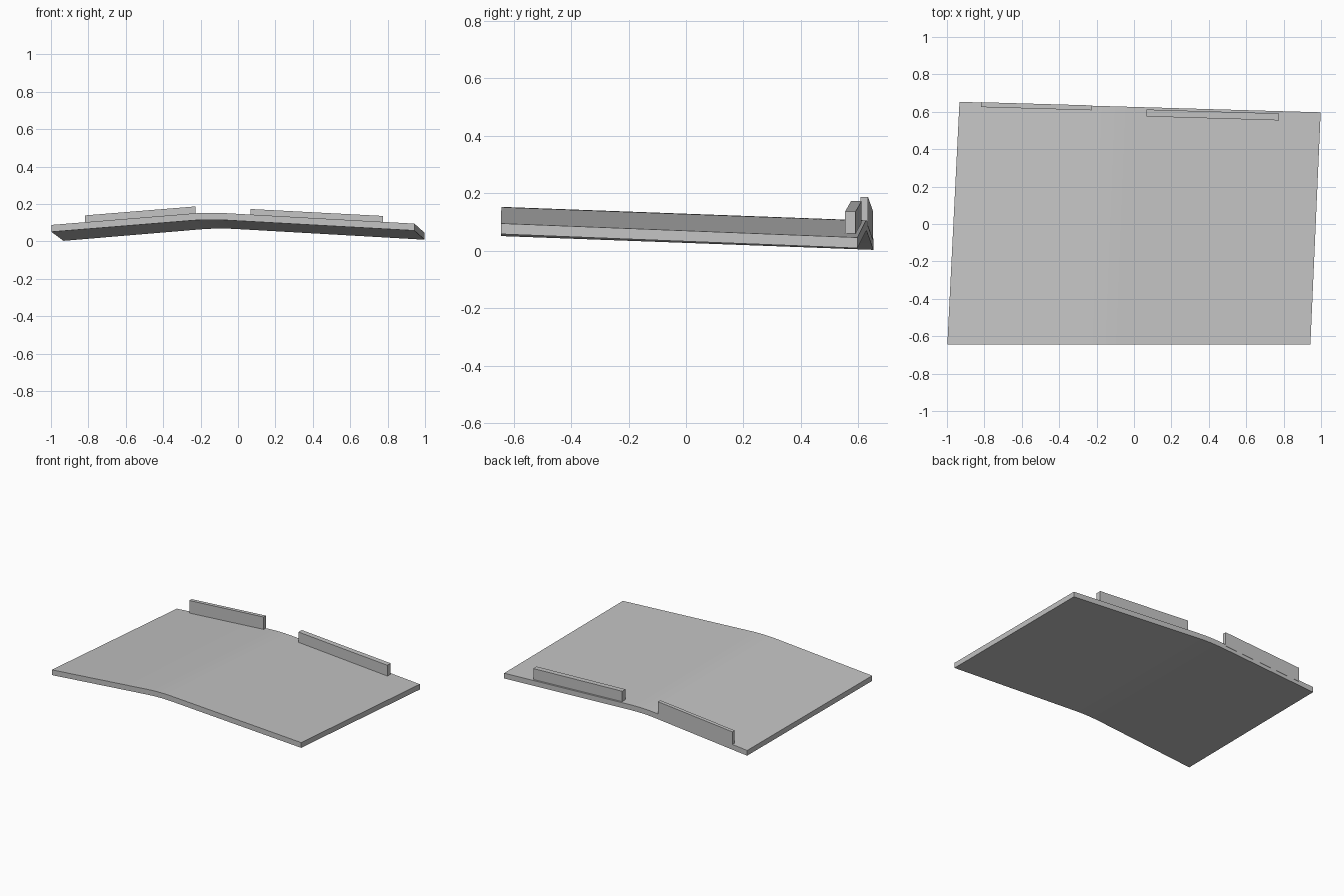
import bpy
import bmesh
from mathutils import Vector

cube = bpy.data.objects.get("Cube")
if cube:
    bpy.data.objects.remove(cube, do_unlink=True)

grey = bpy.data.materials.new("light grey")
grey.use_nodes = True
colour = (0.55, 0.55, 0.55, 1)
grey.diffuse_color = colour
grey.node_tree.nodes["Principled BSDF"].inputs["Base Color"].default_value = colour


def finish(name, bm):
    bmesh.ops.recalc_face_normals(bm, faces=bm.faces)
    mesh = bpy.data.meshes.new(name)
    bm.to_mesh(mesh)
    bm.free()
    mesh.materials.append(grey)
    obj = bpy.data.objects.new(name, mesh)
    bpy.context.collection.objects.link(obj)
    return obj


def loft(name, ring_a, ring_b):
    """Join two matching outlines into a closed solid."""
    bm = bmesh.new()
    a = [bm.verts.new(p) for p in ring_a]
    b = [bm.verts.new(p) for p in ring_b]
    n = len(a)
    for i in range(n):
        j = (i + 1) % n
        bm.faces.new((a[i], a[j], b[j], b[i]))
    bm.faces.new(a)
    bm.faces.new(b)
    return finish(name, bm)


def folded_edge(left, fold, right, radius=0.1, steps=6):
    """Outline of one end of the panel, with a softened fold."""
    left, fold, right = Vector(left), Vector(fold), Vector(right)
    start = fold + (left - fold).normalized() * radius
    end = fold + (right - fold).normalized() * radius
    top = [left]
    for i in range(steps + 1):
        t = i / steps
        top.append(start * (1 - t) ** 2 + fold * 2 * t * (1 - t) + end * t * t)
    top.append(right)
    return top + [p - Vector((0, 0, 0.037)) for p in reversed(top)]


# Gently folded panel, sloping down towards the back
front = folded_edge((-0.998, -0.645, 0.088), (-0.16, -0.643, 0.156), (0.943, -0.645, 0.095))
back = folded_edge((-0.933, 0.653, 0.040), (-0.11, 0.629, 0.109), (0.998, 0.597, 0.046))
panel = loft("folded_panel", front, back)
bpy.context.view_layer.objects.active = panel
panel.select_set(True)
bpy.ops.object.shade_smooth_by_angle(angle=0.5)


def lip(name, start, end, thickness, height):
    """Upright strip; start and end are the top back corners."""
    rings = []
    for corner in (start, end):
        p = Vector(corner)
        depth, drop = Vector((0, -thickness, 0)), Vector((0, 0, -height))
        rings.append([p, p + depth, p + depth + drop, p + drop])
    return loft(name, *rings)


# Two upright lips along the back edge, one on each wing
lip("right_lip", (-0.817, 0.651, 0.139), (-0.226, 0.634, 0.187), 0.026, 0.1)
lip("left_lip", (0.068, 0.612, 0.173), (0.775, 0.591, 0.136), 0.037, 0.09)
